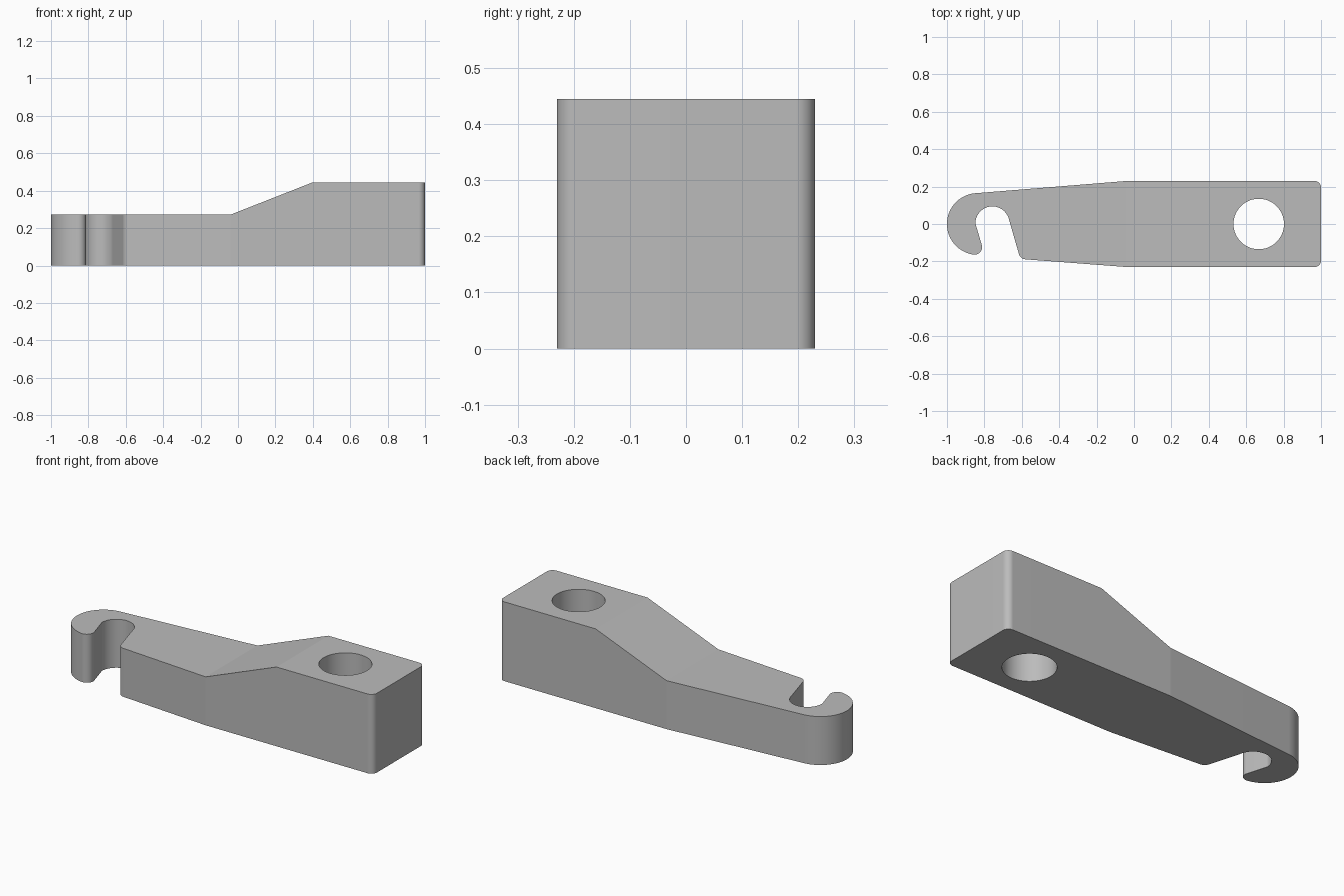
import bpy, bmesh
from math import cos, sin, radians, ceil
from mathutils import Vector

LOW, HIGH = 0.272, 0.445        # arm and block heights
RAMP_START, RAMP_END = -0.04, 0.4
HALF_WIDTH = 0.23

cube = bpy.data.objects.get("Cube")
if cube:
    bpy.data.objects.remove(cube, do_unlink=True)


def arc(cx, cy, r, start, end):
    """Points along an arc, in fine steps."""
    n = ceil(abs(end - start) / 3)
    angles = [radians(start + (end - start) * i / n) for i in range(n + 1)]
    return [(cx + r * cos(a), cy + r * sin(a)) for a in angles]


def prism(name, points, bottom, top):
    """Extrude a flat outline into a solid."""
    bm = bmesh.new()
    face = bm.faces.new([bm.verts.new((x, y, bottom)) for x, y in points])
    result = bmesh.ops.extrude_face_region(bm, geom=[face])
    verts = [v for v in result["geom"] if isinstance(v, bmesh.types.BMVert)]
    bmesh.ops.translate(bm, vec=(0, 0, top - bottom), verts=verts)
    bmesh.ops.recalc_face_normals(bm, faces=bm.faces)
    mesh = bpy.data.meshes.new(name)
    bm.to_mesh(mesh)
    bm.free()
    obj = bpy.data.objects.new(name, mesh)
    bpy.context.collection.objects.link(obj)
    return obj


# Outline: block corners, tapered arm, open hook
radius = 0.035
inset = HALF_WIDTH - radius
outline = [(RAMP_START, -HALF_WIDTH)]
outline += arc(1 - radius, -inset, radius, -90, 0)
outline += arc(1 - radius, inset, radius, 0, 90)
outline += [(RAMP_START, HALF_WIDTH)]
outline += arc(-0.835, 0, 0.165, 95, 262)              # hook back
outline += arc(-0.852, -0.124, 0.04, 262, 375)[1:]     # hook tip
outline += arc(-0.757, 0.003, 0.091, 180, 16)          # hook slot
outline += arc(-0.577, -0.149, 0.04, 196, 266)         # arm corner
lever = prism("hooked_lever", outline, 0, HIGH)

# Lower the arm and slope the ramp
bm = bmesh.new()
bm.from_mesh(lever.data)
for x in (RAMP_START, RAMP_END):
    bmesh.ops.bisect_plane(bm, geom=bm.verts[:] + bm.edges[:] + bm.faces[:], dist=0.0001,
                           plane_co=Vector((x, 0, 0)), plane_no=Vector((1, 0, 0)))
for v in bm.verts:
    if v.co.z > LOW:
        t = (v.co.x - RAMP_START) / (RAMP_END - RAMP_START)
        v.co.z = LOW + (HIGH - LOW) * min(max(t, 0), 1)
bm.normal_update()
bm.to_mesh(lever.data)
bm.free()

# Round bolt hole through the block
cutter = prism("hole_cutter", arc(0.667, 0, 0.135, 0, 360)[:-1], -0.1, HIGH + 0.1)
cutter.hide_render = True
hole = lever.modifiers.new("bolt_hole", "BOOLEAN")
hole.operation = "DIFFERENCE"
hole.solver = "EXACT"
hole.object = cutter

bpy.ops.object.select_all(action="DESELECT")
lever.select_set(True)
bpy.context.view_layer.objects.active = lever
bpy.ops.object.modifier_apply(modifier=hole.name)
bpy.data.objects.remove(cutter, do_unlink=True)

# Plain grey finish
grey = bpy.data.materials.new("plain_grey")
grey.use_nodes = True
colour = (0.5, 0.5, 0.5, 1)
grey.diffuse_color = colour
grey.node_tree.nodes["Principled BSDF"].inputs["Base Color"].default_value = colour
lever.data.materials.clear()
lever.data.materials.append(grey)
bpy.ops.object.shade_smooth_by_angle(angle=radians(3.5))
